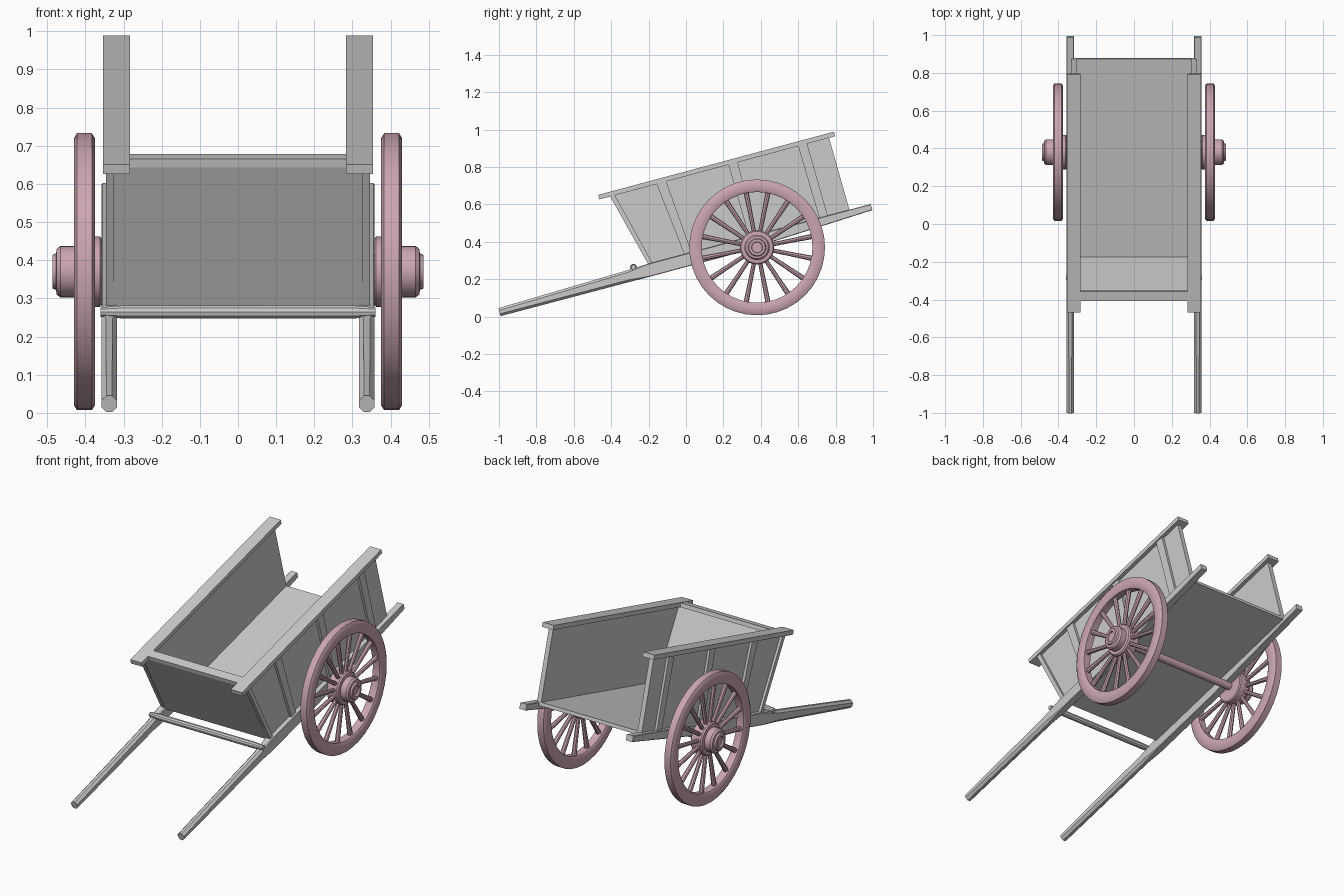
import bpy, bmesh
from math import sin, cos, pi, radians
from mathutils import Vector

if "Cube" in bpy.data.objects:
    bpy.data.objects.remove(bpy.data.objects["Cube"])

TILT = radians(15)
C, S = cos(TILT), sin(TILT)


def P(x, v, w):
    """Cart-body coordinates (v along the shafts, w square to them) to world."""
    return Vector((x, v * C - w * S, v * S + w * C))


def finish(bm, name, mat=None, smooth=False):
    bmesh.ops.recalc_face_normals(bm, faces=bm.faces)
    me = bpy.data.meshes.new(name)
    bm.to_mesh(me)
    bm.free()
    ob = bpy.data.objects.new(name, me)
    bpy.context.collection.objects.link(ob)
    if mat:
        me.materials.append(mat)
    if smooth:
        bpy.ops.object.select_all(action='DESELECT')
        ob.select_set(True)
        bpy.context.view_layer.objects.active = ob
        bpy.ops.object.shade_smooth_by_angle(angle=radians(35))
    return ob


def loft(bm, rings, caps=True, closed=False):
    """Skin a list of equal-length point rings."""
    vr = [[bm.verts.new(p) for p in r] for r in rings]
    n = len(vr[0])
    pairs = list(zip(vr, vr[1:])) + ([(vr[-1], vr[0])] if closed else [])
    for a, b in pairs:
        for i in range(n):
            bm.faces.new((a[i], a[(i + 1) % n], b[(i + 1) % n], b[i]))
    if caps and not closed:
        bm.faces.new(vr[0])
        bm.faces.new(vr[-1])


def prism(name, poly, x0, x1):
    """Side-view outline in (v, w) extruded from x0 to x1."""
    bm = bmesh.new()
    loft(bm, [[P(x, v, w) for v, w in poly] for x in (x0, x1)])
    return finish(bm, name)


def rect(v0, v1, w0, w1):
    return [(v0, w0), (v1, w0), (v1, w1), (v0, w1)]


def circle(x, y, z, r, n):
    return [Vector((x, y + r * cos(2 * pi * i / n), z + r * sin(2 * pi * i / n)))
            for i in range(n)]


def lathe(name, y, z, profile, n, mat, side=1, closed=False):
    """Revolve (x, radius) points about an axis parallel to x."""
    bm = bmesh.new()
    loft(bm, [circle(side * x, y, z, r, n) for x, r in profile], closed=closed)
    return finish(bm, name, mat, True)


wood = bpy.data.materials.new("wheel_paint")
wood.diffuse_color = (0.60, 0.38, 0.45, 1)
wood.use_nodes = True
wood.node_tree.nodes["Principled BSDF"].inputs["Base Color"].default_value = wood.diffuse_color

# Floor, sloping front board and its cap
prism("floor", rect(-0.115, 0.992, 0.308, 0.328), -0.318, 0.318)
prism("front_board", [(-0.117, 0.312), (-0.088, 0.312), (-0.19, 0.727), (-0.22, 0.727)],
      -0.325, 0.325)
prism("front_cap", rect(-0.222, -0.170, 0.725, 0.748), -0.29, 0.29)

side_outline = [(-0.112, 0.318), (0.992, 0.318), (0.986, 0.73), (-0.215, 0.73)]
# Post outlines: bottom front, bottom back, top back, top front
posts = [(-0.122, -0.098, -0.200, -0.226), (0.078, 0.118, 0.085, 0.031),
         (0.435, 0.480, 0.480, 0.430), (0.825, 0.872, 0.865, 0.815)]

for side, tag in ((1, "right"), (-1, "left")):
    # Side panel, top rail and upright battens
    prism("side_panel_" + tag, side_outline, side * 0.305, side * 0.332)
    prism("top_rail_" + tag, rect(-0.285, 1.02, 0.725, 0.750), side * 0.283, side * 0.354)
    for i, (a, b, c, d) in enumerate(posts):
        prism(f"batten_{i + 1}_{tag}", [(a, 0.32), (b, 0.32), (c, 0.727), (d, 0.727)],
              side * 0.325, side * 0.346)

    # Shaft: rounded tapering handle turning into a square beam
    bm = bmesh.new()
    rings = []
    for v, w0, w1, ch in ((-0.957, 0.259, 0.303, 0.013), (-0.25, 0.257, 0.320, 0.012),
                          (-0.13, 0.256, 0.325, 0.003), (0.35, 0.257, 0.325, 0.003),
                          (1.11, 0.292, 0.326, 0.003)):
        a, b = 0.317, 0.358
        rings.append([P(side * x, v, w) for x, w in (
            (a + ch, w0), (b - ch, w0), (b, w0 + ch), (b, w1 - ch),
            (b - ch, w1), (a + ch, w1), (a, w1 - ch), (a, w0 + ch))])
    loft(bm, rings)
    finish(bm, "shaft_" + tag)

# Cross bar on the handles, thinner at the ends
bar = P(0, -0.203, 0.328)
lathe("cross_bar", bar.y, bar.z,
      [(-0.36, 0.013), (-0.30, 0.018), (0.30, 0.018), (0.36, 0.013)], 10, None)

# Axle
WY, WZ = 0.38, 0.37
lathe("axle", WY, WZ, [(-0.37, 0.022), (0.37, 0.022)], 16, wood)

for side, tag in ((1, "right"), (-1, "left")):
    # Chamfered rim
    lathe("wheel_rim_" + tag, WY, WZ,
          [(0.383, 0.363), (0.422, 0.363), (0.430, 0.350), (0.430, 0.305), (0.424, 0.296),
           (0.381, 0.296), (0.375, 0.305), (0.375, 0.350)], 40, wood, side, True)
    # Stepped hub with a recessed centre
    lathe("wheel_hub_" + tag, WY, WZ,
          [(0.357, 0.020), (0.357, 0.086), (0.362, 0.092), (0.420, 0.092), (0.428, 0.086),
           (0.430, 0.068), (0.465, 0.068), (0.475, 0.060), (0.477, 0.048), (0.486, 0.044),
           (0.486, 0.030), (0.476, 0.028)], 24, wood, side)
    # Spokes
    bm = bmesh.new()
    for k in range(16):
        t = 2 * pi * (k + 0.5) / 16
        d, u = Vector((0, cos(t), sin(t))), Vector((0, -sin(t), cos(t)))
        centre = Vector((side * 0.403, WY, WZ))
        loft(bm, [[centre + d * dist + u * (r * cos(j * pi / 4)) +
                   Vector((r * sin(j * pi / 4), 0, 0)) for j in range(8)]
                  for dist, r in ((0.08, 0.011), (0.20, 0.012), (0.30, 0.014))])
    finish(bm, "wheel_spokes_" + tag, wood, True)
